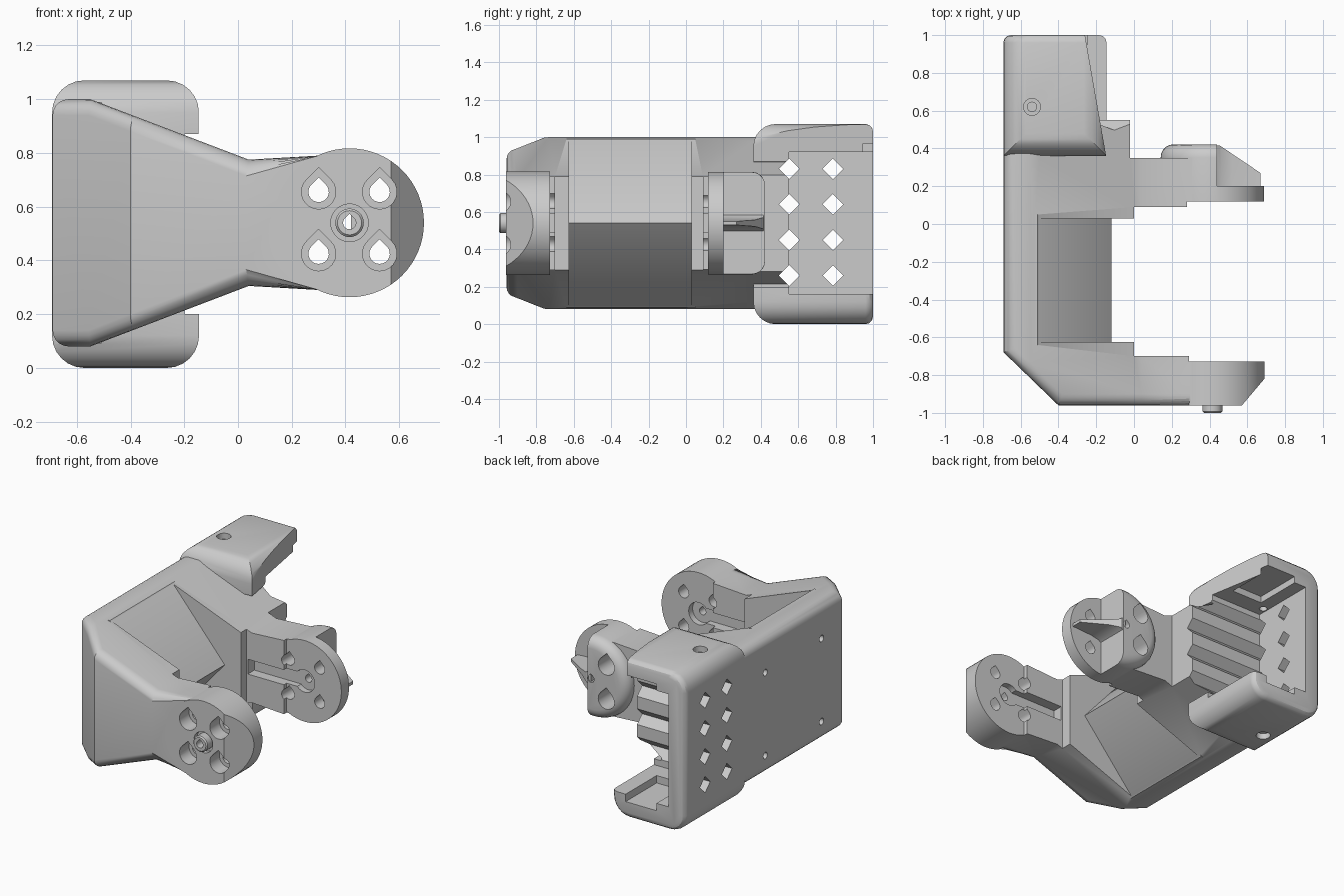
import bpy, bmesh, math
from mathutils import Vector

if "Cube" in bpy.data.objects:
    bpy.data.objects.remove(bpy.data.objects["Cube"])

grey = bpy.data.materials.new("plain_grey")
grey.use_nodes = True
COLOUR = (0.6, 0.6, 0.6, 1)
grey.diffuse_color = COLOUR
grey.node_tree.nodes["Principled BSDF"].inputs["Base Color"].default_value = COLOUR

PIVOT = (0.415, 0.54)      # disc centre in x, z
MID = 0.54


def prism(name, pts, axis, a, b):
    """Solid made by extruding a 2D outline along an axis from a to b."""
    place = {"x": lambda p, t: (t, p[0], p[1]),
             "y": lambda p, t: (p[0], t, p[1]),
             "z": lambda p, t: (p[0], p[1], t)}[axis]
    bm = bmesh.new()
    low = [bm.verts.new(place(p, a)) for p in pts]
    high = [bm.verts.new(place(p, b)) for p in pts]
    bm.faces.new(low)
    bm.faces.new(high)
    for i in range(len(pts)):
        bm.faces.new((low[i - 1], low[i], high[i], high[i - 1]))
    bmesh.ops.recalc_face_normals(bm, faces=bm.faces)
    mesh = bpy.data.meshes.new(name)
    bm.to_mesh(mesh)
    bm.free()
    mesh.materials.append(grey)
    ob = bpy.data.objects.new(name, mesh)
    bpy.context.collection.objects.link(ob)
    return ob


def box(name, x, y, z):
    return prism(name, [(x[0], y[0]), (x[1], y[0]), (x[1], y[1]), (x[0], y[1])], "z", *z)


def circle(c, r, n=48):
    return [(c[0] + r * math.cos(2 * math.pi * i / n), c[1] + r * math.sin(2 * math.pi * i / n)) for i in range(n)]


def teardrop(c, r):
    """Round hole with a pointed roof."""
    arc = [math.radians(135 + 270 * i / 16) for i in range(17)]
    return [(c[0] + r * math.cos(t), c[1] + r * math.sin(t)) for t in arc] + [(c[0], c[1] + r * 1.414)]


def round_edges(ob, width, test, segments=5):
    """Bevel the sharp edges whose midpoint and direction pass the test."""
    bm = bmesh.new()
    bm.from_mesh(ob.data)
    bmesh.ops.remove_doubles(bm, verts=bm.verts, dist=1e-5)
    edges = [e for e in bm.edges if e.calc_face_angle(0) > 0.5
             and test((e.verts[0].co + e.verts[1].co) / 2, (e.verts[1].co - e.verts[0].co).normalized())]
    bmesh.ops.bevel(bm, geom=edges, offset=width, segments=segments, profile=0.5, affect="EDGES")
    bmesh.ops.recalc_face_normals(bm, faces=bm.faces)
    bm.to_mesh(ob.data)
    bm.free()
    ob.data.update()


def combine(ob, tool, operation):
    mod = ob.modifiers.new("combine", "BOOLEAN")
    mod.operation, mod.solver, mod.object = operation, "EXACT", tool
    bpy.context.view_layer.update()
    mesh = bpy.data.meshes.new_from_object(ob.evaluated_get(bpy.context.evaluated_depsgraph_get()))
    ob.modifiers.clear()
    ob.data = mesh
    bpy.data.objects.remove(tool)


def cut(ob, tool):
    combine(ob, tool, "DIFFERENCE")


def add(ob, tool):
    combine(ob, tool, "UNION")


# Bracket: side outline with a chamfered corner and rounded outer edges
upper = [(0.4, 0.268), (0.3, 0.25), (0.04, 0.235), (-0.55, 0.46), (-0.69, 0.46)]
outline = [(x, MID + h) for x, h in upper] + [(x, MID - h) for x, h in reversed(upper)]
bracket = prism("bracket", outline, "y", -0.96, 0.55)
cut(bracket, prism("corner", [(-0.98, -0.4), (-0.11, -1.24), (-0.98, -1.24)], "z", -1, 2))
round_edges(bracket, 0.06, lambda m, d: abs(d.z) < 0.95 and m.y < 0.5 and m.x < 0.34)

# Plan shape that hollows the bracket into a fork
plan = [(-1, -1.2), (0.6, -1.2), (0.6, -0.73), (0.29, -0.73), (0.29, -0.7), (0, -0.7), (0, -0.625),
        (-0.51, -0.625), (-0.51, 0.03), (0, 0.03), (0, 0.09), (0.28, 0.09), (0.28, 0.12), (0.6, 0.12),
        (0.6, 0.35), (-0.02, 0.35), (-0.02, 0.56), (-1, 0.56)]
combine(bracket, prism("plan", plan, "z", -1, 2), "INTERSECT")

# Front disc with sloped tip
front_disc = prism("front_disc", circle(PIVOT, 0.277, 64), "y", -0.962, -0.728)
cut(front_disc, prism("tip_slope", [(0.57, -0.962), (0.81, -0.678), (0.81, -1.1), (0.57, -1.1)], "z", 0, 1))
add(bracket, front_disc)

# Rear disc with rounded back and stepped tip
rear_disc = prism("rear_disc", circle(PIVOT, 0.274, 64), "y", 0.118, 0.422)
round_edges(rear_disc, 0.07, lambda m, d: m.y > 0.4)
cut(rear_disc, box("tip_step", (0.44, 1), (0.2, 0.6), (0, 1)))
add(bracket, rear_disc)

# Inner wedge between the arms
add(bracket, prism("wedge", [(-0.55, 0.99), (-0.51, 0.99), (-0.12, MID), (-0.51, 0.09), (-0.55, 0.09)],
                   "y", -0.64, 0.05))

# Rounded end housing, hollow, with a slanted upper lip
housing = prism("housing", [(-0.692, 0.36), (-0.145, 0.36), (-0.145, 1), (-0.692, 1)], "z", 0, 1.07)
round_edges(housing, 0.12, lambda m, d: abs(d.z) < 0.1 and m.y < 0.9, 6)
round_edges(housing, 0.04, lambda m, d: m.y > 0.99, 3)
cut(housing, box("cavity", (-0.57, 1), (0.55, 1.2), (0.16, 0.92)))
for low, high in ((0.11, 0.2), (0.88, 0.965)):
    cut(housing, box("pad_recess", (-0.48, -0.25), (0.67, 1.2), (low, high)))
cut(housing, box("neck_gap", (-0.2, 1), (0.3, 0.6), (0.2, 0.87)))
cut(housing, prism("lip_slant", [(-0.277, 1.1), (-0.137, 0.3), (0.2, 0.3), (0.2, 1.1)], "z", 0.5, 1.3))
add(bracket, housing)

# Diamond tunnels through the side plate and the ribs
for y in (0.552, 0.785):
    for i in range(4):
        z = 0.26 + 0.19 * i
        d = 0.055
        cut(bracket, prism("diamond", [(y - d, z), (y, z - d), (y + d, z), (y, z + d)], "x", -1, 0.1))

# Screw holes through both discs, with countersinks
for dx in (-0.115, 0.112):
    for dz in (-0.115, 0.115):
        c = (PIVOT[0] + dx, PIVOT[1] + dz)
        cut(bracket, prism("screw_hole", teardrop(c, 0.038), "y", -1.2, 0.7))
        cut(bracket, prism("countersink", teardrop(c, 0.064), "y", -1.2, -0.86))
        cut(bracket, prism("rear_countersink", teardrop(c, 0.06), "y", 0.24, 0.7))

# Horn recesses on the inner faces of the discs
for a, b in ((-0.77, -0.6), (0, 0.16)):
    cut(bracket, box("slot", (0.01, PIVOT[0]), (a, b), (MID - 0.05, MID + 0.05)))
    cut(bracket, prism("slot_end", circle(PIVOT, 0.075, 32), "y", a, b))

# Front pivot post in a ring groove, with a bore
cut(bracket, prism("groove", circle(PIVOT, 0.07, 32), "y", -1.1, -0.93))
post = prism("post", circle(PIVOT, 0.053, 32), "y", -1, -0.9)
round_edges(post, 0.008, lambda m, d: m.y < -0.99, 1)
add(bracket, post)
cut(bracket, prism("bore", teardrop(PIVOT, 0.024), "y", -1.2, 0.7))

# Stiffening fin behind the rear disc, wider at its root
half = [(0.42, 0.055), (0.46, 0.03), (0.52, 0.018), (0.67, 0.01)]
fin = prism("fin", [(x, MID - h) for x, h in half] + [(x, MID + h) for x, h in reversed(half)], "y", 0.19, 0.415)
cut(fin, prism("fin_slope", [(0.44, 0.425), (0.67, 0.27), (0.9, 0.2), (0.9, 0.6), (0.44, 0.6)], "z", 0, 1))
add(bracket, fin)

# Small fixing holes in the side plate and the housing
for y in (-0.46, 0.14):
    for z in (0.21, 0.77):
        cut(bracket, prism("plate_hole", circle((y, z), 0.022, 16), "x", -0.9, -0.6))
cut(bracket, prism("housing_hole", circle((-0.54, 0.62), 0.025, 24), "z", 0.8, 1.3))
for a, b in ((-0.2, 0.04), (1.03, 1.3)):
    cut(bracket, prism("housing_sink", circle((-0.54, 0.62), 0.045, 24), "z", a, b))

bpy.ops.object.select_all(action="DESELECT")
bracket.select_set(True)
bpy.context.view_layer.objects.active = bracket
bpy.ops.object.shade_smooth_by_angle(angle=math.radians(30))
